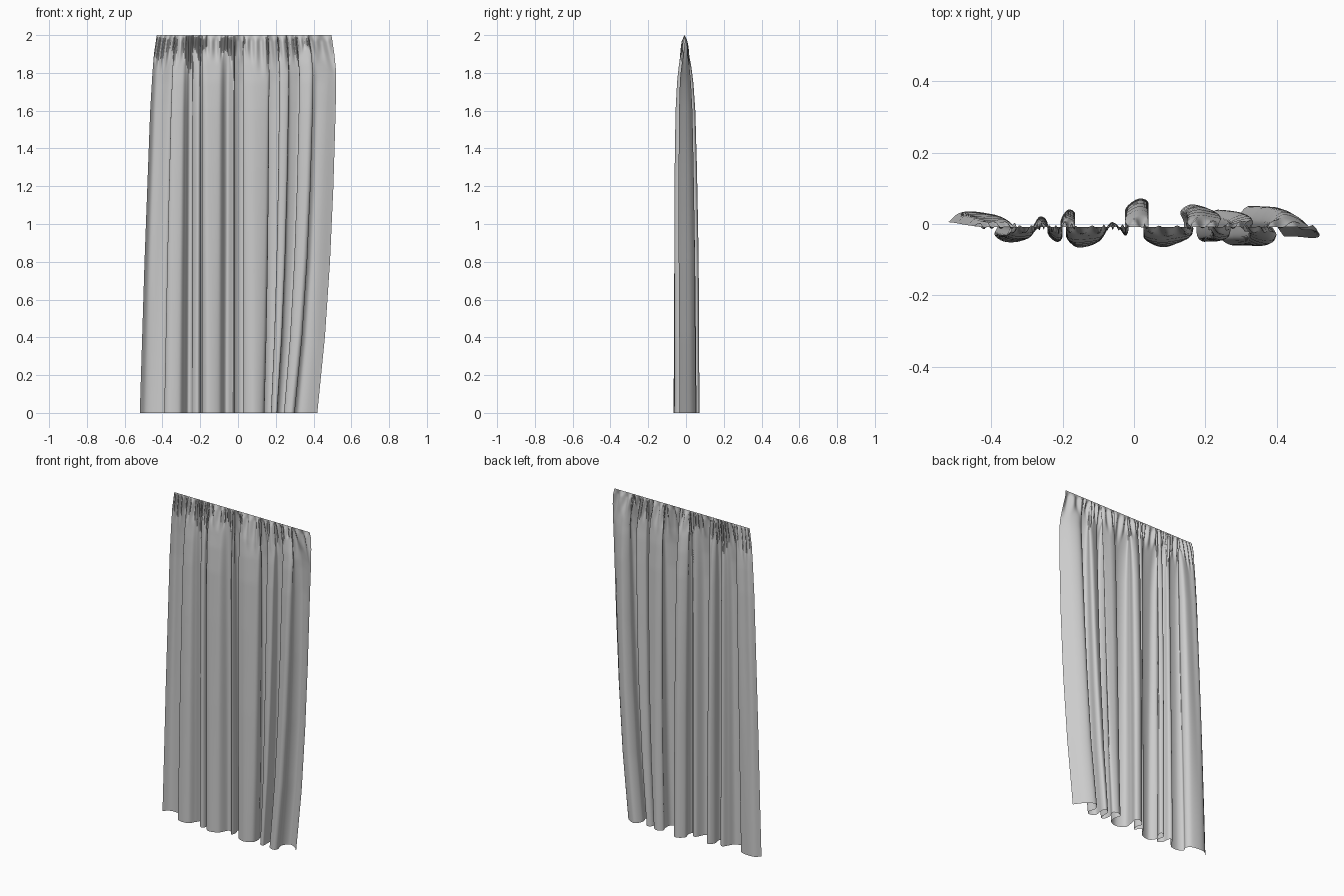
import bpy, bmesh, math
from mathutils import Vector

cube = bpy.data.objects.get("Cube")
if cube:
    bpy.data.objects.remove(cube, do_unlink=True)

ROWS, STEPS = 90, 14

# Hem outline as seen from above, in hundredths of a unit
HEM = [(-52, 0.5), (-49, 3), (-45, 3.5), (-40, 2.5), (-38, 0), (-39, -3), (-36, -5),
       (-31, -4.5), (-28.5, -1), (-26.5, 2), (-24.5, 1), (-24, -3), (-21.5, -5),
       (-20, -3), (-20.5, 1), (-18.5, 4), (-16.5, 3), (-17.5, 0), (-19, -3),
       (-16, -6.5), (-10, -5), (-7, 0), (-5, 0), (-2.5, -3), (-1.5, 0), (-2.5, 4),
       (1, 7), (4, 6), (3, 1), (3, -4), (8, -6.5), (13, -4.5), (14, 0), (13, 3.5),
       (16, 5.5), (19, 4), (17.5, 0), (18, -4), (20.5, -4.5), (21, 2), (23.5, 4),
       (25, 2), (24.5, -4), (28, -6), (30, -4), (29, 1), (32, 5), (37, 3), (42, -3.5)]


def smooth(a, b, x):
    t = min(1, max(0, (x - a) / (b - a)))
    return t * t * (3 - 2 * t)


def lookup(table, z):
    """Piecewise value along the height."""
    for (z0, v0), (z1, v1) in zip(table, table[1:]):
        if z <= z1:
            return v0 + (v1 - v0) * (z - z0) / (z1 - z0)
    return table[-1][1]


def spline(points):
    """Catmull-Rom curve through the points."""
    p = [Vector(q) / 100 for q in points]
    p = [2 * p[0] - p[1]] + p + [2 * p[-1] - p[-2]]
    out = []
    for a, b, c, d in zip(p, p[1:], p[2:], p[3:]):
        for k in range(STEPS):
            t = k / STEPS
            out.append(0.5 * (2 * b + (c - a) * t + (2 * a - 5 * b + 4 * c - d) * t * t
                              + (3 * b - a - 3 * c + d) * t ** 3))
    return out + [p[-2]]


DEPTH = [(0, 1), (0.8, 0.94), (1.3, 0.84), (1.6, 0.74), (1.75, 0.6),
         (1.85, 0.42), (1.93, 0.2), (2, 0)]
RIGHT = [(0, 0), (0.4, 0.04), (0.8, 0.067), (1.2, 0.085), (1.6, 0.097),
         (1.8, 0.1), (1.9, 0.09), (2, 0.075)]
LEFT = [(0, 0), (0.8, 0.025), (1.2, 0.04), (1.6, 0.055), (1.8, 0.067),
        (1.9, 0.075), (2, 0.09)]


def place(p, u, z):
    """Hang one point of the hem outline at height z."""
    x = p.x + lookup(RIGHT, z) * smooth(0.05, 0.32, p.x)
    x += lookup(LEFT, z) * smooth(-0.2, -0.52, p.x) if p.x < -0.2 else 0
    y = p.y * lookup(DEPTH, z)
    # Secondary creases, then the fine gathers under the heading
    y += 0.004 * math.sin(95 * u + 2 * math.sin(17 * u)) * smooth(0, 1.2, z) * smooth(2, 1.8, z)
    reach = 0.16 + 0.1 * math.sin(61 * u) * math.sin(23 * u)
    gather = smooth(2 - reach, 1.95, z) * min(1, (2 - z) / 0.03)
    y += 0.009 * gather * math.sin(330 * u + 3 * math.sin(29 * u))
    return x, y - 0.008 * smooth(0, 2, z), z


# Curtain sheet, with rows packed closer toward the gathered heading
outline = spline(HEM)
bm = bmesh.new()
grid = []
for r in range(ROWS + 1):
    t = r / ROWS
    z = 2 * (1 - (1 - t) ** 1.7)
    grid.append([bm.verts.new(place(p, i / (len(outline) - 1), z))
                 for i, p in enumerate(outline)])
for low, high in zip(grid, grid[1:]):
    for i in range(len(outline) - 1):
        bm.faces.new((low[i], low[i + 1], high[i + 1], high[i]))

mesh = bpy.data.meshes.new("curtain")
bm.to_mesh(mesh)
bm.free()
curtain = bpy.data.objects.new("curtain", mesh)
bpy.context.collection.objects.link(curtain)

# Plain grey cloth
cloth = bpy.data.materials.new("grey cloth")
cloth.use_nodes = True
grey = (0.6, 0.6, 0.6, 1)
cloth.diffuse_color = grey
cloth.node_tree.nodes["Principled BSDF"].inputs["Base Color"].default_value = grey
mesh.materials.append(cloth)
mesh.shade_smooth()
